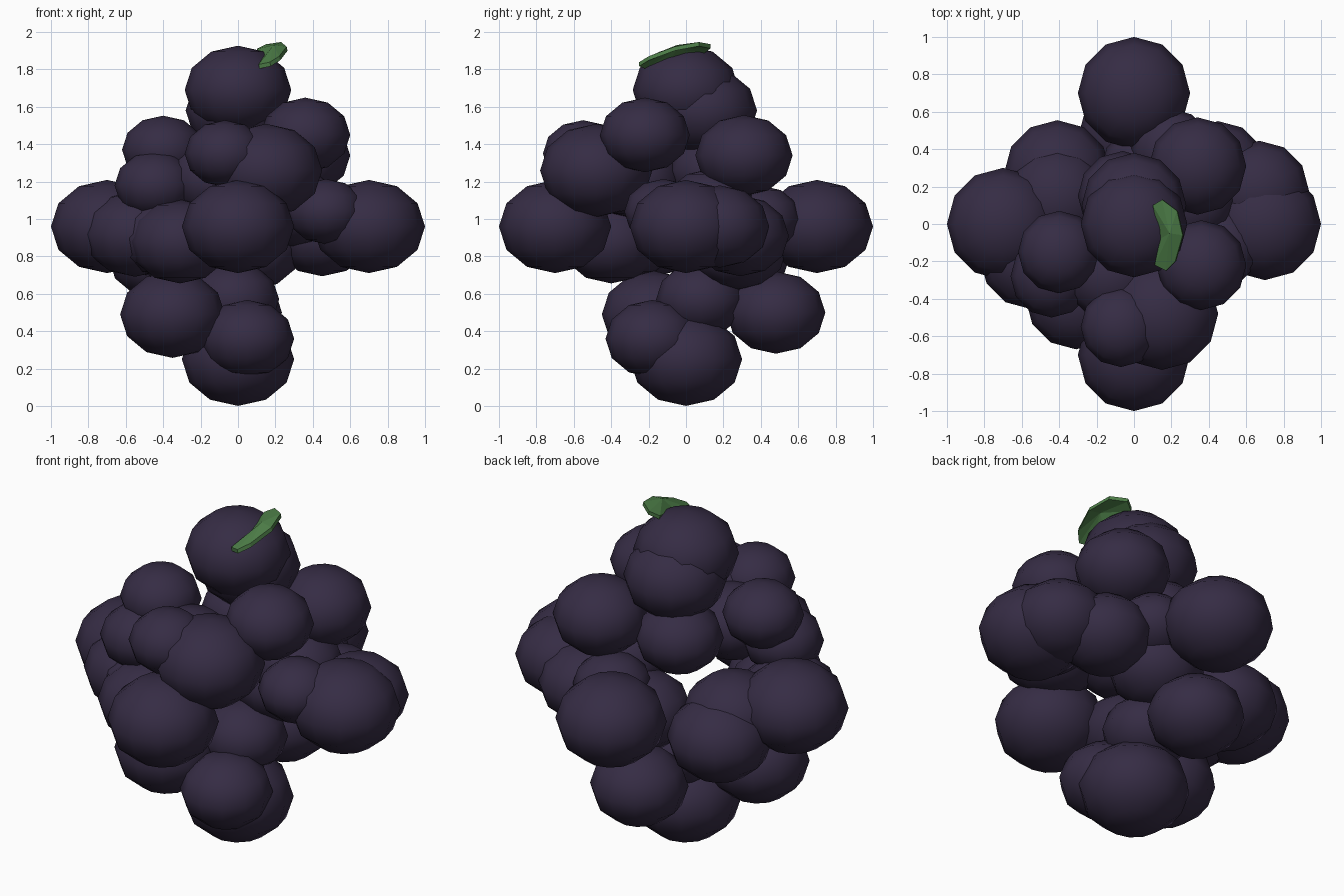
import bpy
import bmesh
from mathutils import Vector

default_cube = bpy.data.objects.get("Cube")
if default_cube:
    bpy.data.objects.remove(default_cube, do_unlink=True)


def make_material(name, colour):
    material = bpy.data.materials.new(name)
    material.use_nodes = True
    material.diffuse_color = (*colour, 1)
    material.node_tree.nodes["Principled BSDF"].inputs["Base Color"].default_value = (*colour, 1)
    return material


grape_skin = make_material("dark purple skin", (0.036, 0.025, 0.058))
leaf_green = make_material("leaf green", (0.075, 0.21, 0.065))
SQUASH = 0.83  # every berry is slightly flattened


def add_object(name, bm, material):
    mesh = bpy.data.meshes.new(name)
    bm.to_mesh(mesh)
    bm.free()
    mesh.materials.append(material)
    obj = bpy.data.objects.new(name, mesh)
    bpy.context.collection.objects.link(obj)
    return obj


def add_berry(name, x, y, z, radius):
    bm = bmesh.new()
    bmesh.ops.create_uvsphere(bm, u_segments=12, v_segments=6, radius=radius)
    for face in bm.faces:
        face.smooth = True
    berry = add_object(name, bm, grape_skin)
    berry.location = (x, y, z)
    berry.scale = (1, 1, SQUASH)


# Berries by tier: x, y, z, radius
tiers = {
    "crown_berry": [(0, 0, 1.69, .285), (0, .1, 1.58, .28)],
    "upper_berry": [
        (.34, .31, 1.34, .26), (.36, -.22, 1.45, .24), (-.4, -.15, 1.37, .22),
        (.15, -.48, 1.26, .3), (-.07, -.55, 1.35, .215), (-.44, -.28, 1.18, .22),
        (-.06, .15, 1.26, .24), (-.12, -.27, 1.21, .25),
    ],
    "middle_berry": [
        (-.41, .27, .8, .285), (-.41, .14, .9, .275), (-.55, -.18, .92, .275),
        (-.39, -.29, .9, .25), (-.31, -.4, .88, .27), (.67, .18, .96, .265),
        (.47, -.12, 1.04, .21), (.45, .29, .91, .26), (.08, .28, .84, .26),
        (.2, .4, 1, .215), (.3, .13, 1.06, .25),
    ],
    "lower_berry": [
        (-.35, -.17, .49, .28), (.05, -.18, .36, .25), (-.03, .48, .5, .265),
        (-.02, .08, .57, .24),
    ],
    "bottom_berry": [(0, 0, .25, .3)],
}
for tier, berries in tiers.items():
    for number, values in enumerate(berries, 1):
        add_berry(f"{tier}_{number}", *values)

# Four widest berries, one on each side
for side, (x, y) in {"left": (1, 0), "right": (-1, 0), "back": (0, 1), "front": (0, -1)}.items():
    add_berry(f"{side}_side_berry", x * .7, y * .7, .96, .3)

# Curved, tilted leaf resting on the crown
outline = [(.1, .1), (.15, .13), (.23, .07), (.26, -.06),
           (.22, -.2), (.17, -.25), (.11, -.22), (.14, -.08)]
bm = bmesh.new()
rim = [bm.verts.new((x, y, 1.91 + .27 * y + .35 * (x - .18))) for x, y in outline]
ridge = bm.verts.new((.19, -.05, 1.93))
for start, end in zip(rim, rim[1:] + rim[:1]):
    bm.faces.new((start, end, ridge))
bmesh.ops.recalc_face_normals(bm, faces=bm.faces)
underside = bmesh.ops.extrude_face_region(bm, geom=bm.faces[:], use_keep_orig=True)
lower = [item for item in underside["geom"] if isinstance(item, bmesh.types.BMVert)]
bmesh.ops.translate(bm, verts=lower, vec=Vector((.005, 0, -.022)))
bmesh.ops.recalc_face_normals(bm, faces=bm.faces)
add_object("leaf", bm, leaf_green)
